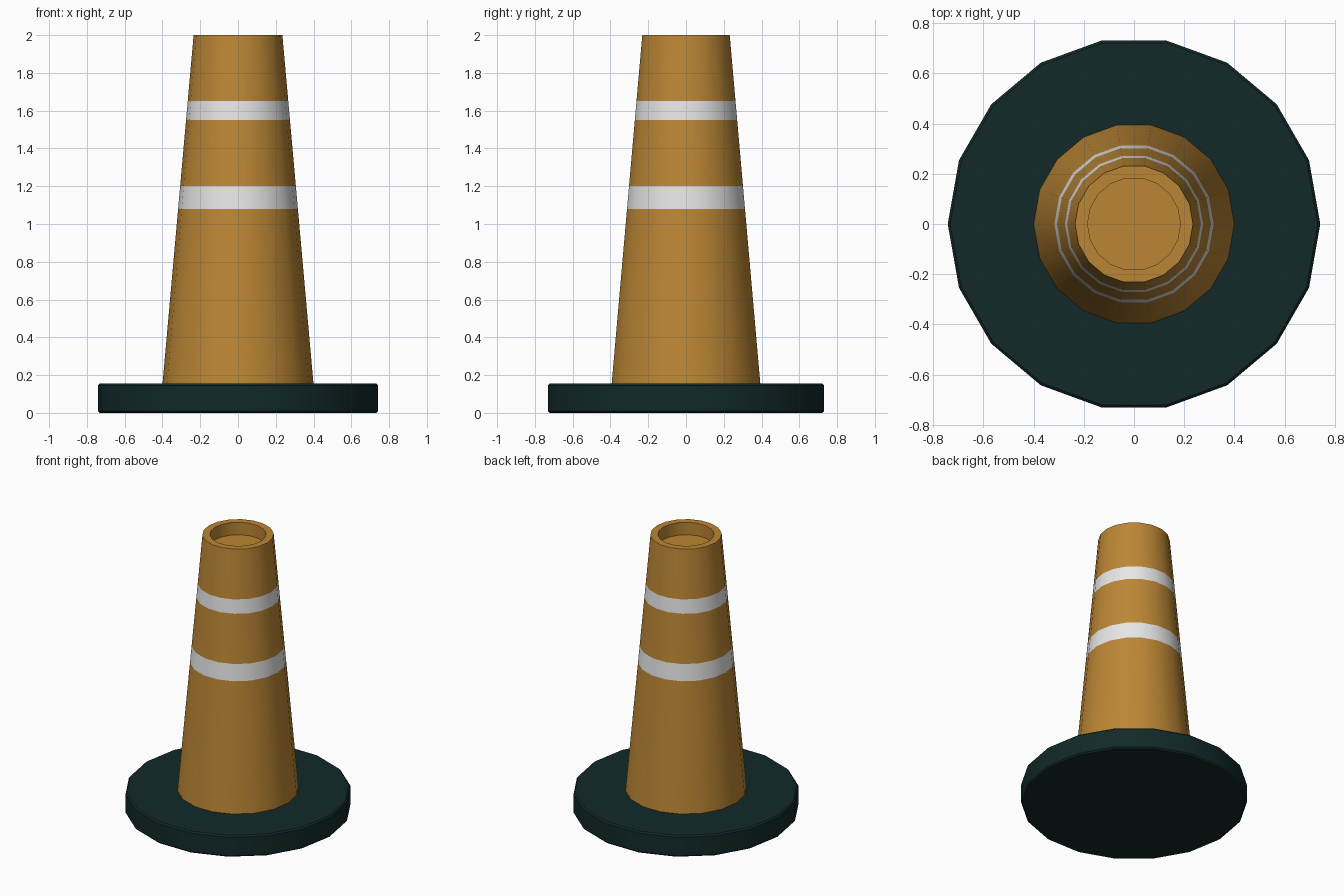
import bpy, bmesh, math

if "Cube" in bpy.data.objects:
    bpy.data.objects.remove(bpy.data.objects["Cube"])

SIDES = 18


def material(name, rgb):
    m = bpy.data.materials.new(name)
    m.diffuse_color = (*rgb, 1)
    m.use_nodes = True
    m.node_tree.nodes["Principled BSDF"].inputs["Base Color"].default_value = m.diffuse_color
    return m


orange = material("orange plastic", (0.50, 0.24, 0.035))
white = material("reflective white", (0.80, 0.80, 0.80))
rubber = material("dark green rubber", (0.006, 0.022, 0.022))


def lathe(name, profile, mats, rule=None, cap_start=True, cap_end=True):
    """Turn a (radius, z) profile around z; rule(z) picks the material."""
    bm = bmesh.new()
    rings = []
    for r, z in profile:
        rings.append([bm.verts.new((r * math.cos(2 * math.pi * i / SIDES),
                                    r * math.sin(2 * math.pi * i / SIDES), z))
                      for i in range(SIDES)])
    for k, (a, b) in enumerate(zip(rings, rings[1:])):
        mid = (profile[k][1] + profile[k + 1][1]) / 2
        for i in range(SIDES):
            j = (i + 1) % SIDES
            f = bm.faces.new((a[i], a[j], b[j], b[i]))
            f.material_index = rule(mid) if rule else 0
    if cap_start:
        bm.faces.new(rings[0][::-1])
    if cap_end:
        bm.faces.new(rings[-1])
    me = bpy.data.meshes.new(name)
    bm.to_mesh(me)
    bm.free()
    for m in mats:
        me.materials.append(m)
    ob = bpy.data.objects.new(name, me)
    bpy.context.collection.objects.link(ob)
    bpy.ops.object.select_all(action='DESELECT')
    ob.select_set(True)
    bpy.context.view_layer.objects.active = ob
    bpy.ops.object.shade_smooth_by_angle(angle=math.radians(30))
    return ob


# Round base with a small softened edge
lathe("base", [(0.732, 0), (0.742, 0.01), (0.742, 0.145), (0.732, 0.155)], [rubber])


# Tapered body with two flush stripes and a recessed top
def radius(z):
    return 0.40 + (0.235 - 0.40) * (z - 0.15) / 1.85


def stripe(z):
    return 1 if 1.08 < z < 1.20 or 1.55 < z < 1.65 else 0


heights = (0.15, 1.08, 1.20, 1.55, 1.65, 2.0)
profile = [(radius(z), z) for z in heights] + [(0.185, 2.0), (0.185, 1.91)]
lathe("cone_body", profile, [orange, white], stripe, cap_start=False)
